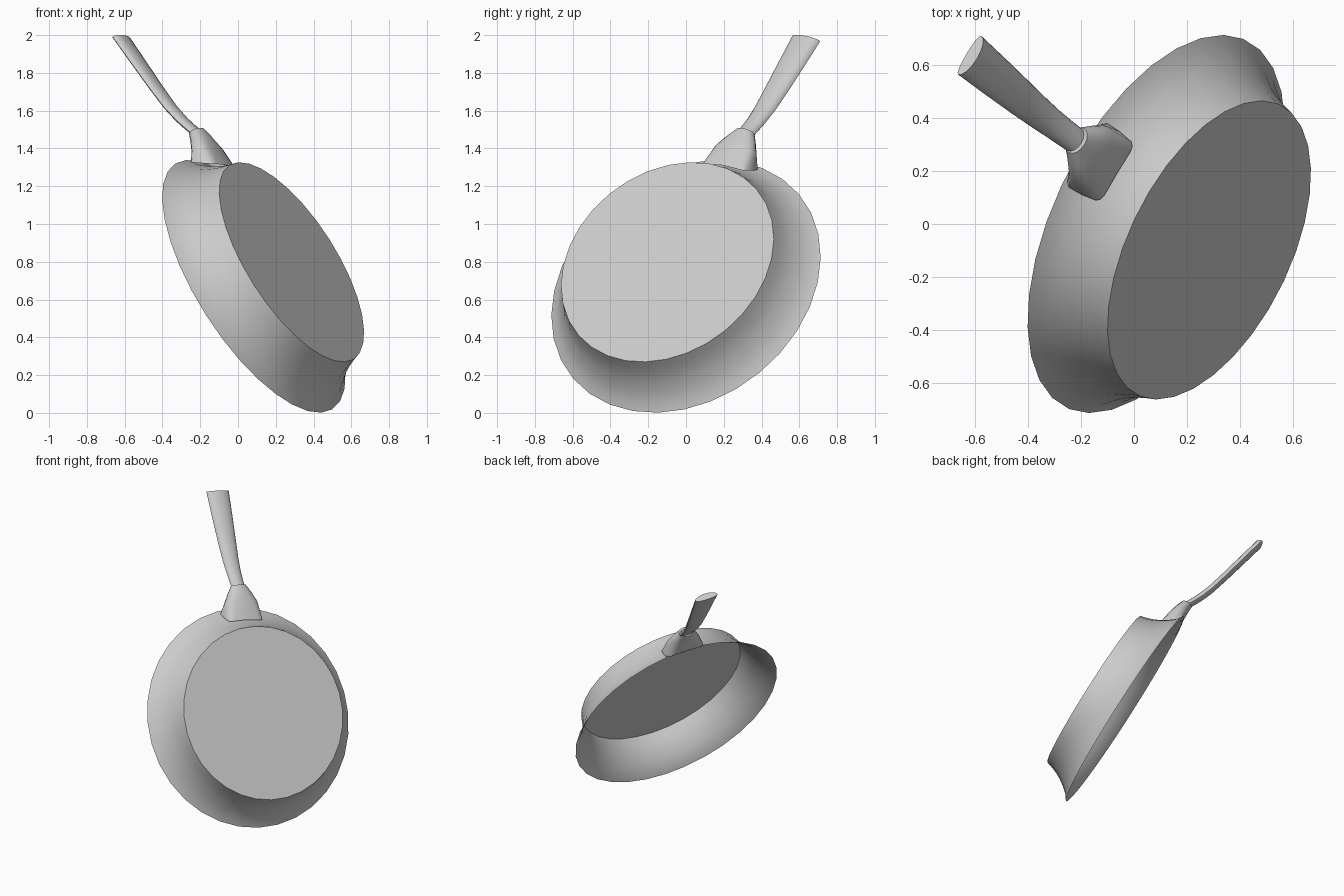
import bpy, bmesh, math
from mathutils import Vector, Matrix

if "Cube" in bpy.data.objects:
    bpy.data.objects.remove(bpy.data.objects["Cube"])

# Tilted pan frame: X towards the handle, Z out through the base, origin at rim centre
n = Vector((0.777, -0.383, 0.499)).normalized()
u = Vector((-0.369, 0.362, 0.857))
u = (u - n * u.dot(n)).normalized()
w = n.cross(u)
FRAME = Matrix.Translation((0.084, 0.0, 0.670)) @ Matrix((u, w, n)).transposed().to_4x4()


def loft(name, rings, cap_start=False, cap_end=False, angle=40):
    """Skin a list of closed rings of equal length."""
    bm = bmesh.new()
    loops = [[bm.verts.new(FRAME @ Vector(p)) for p in r] for r in rings]
    for a, b in zip(loops, loops[1:]):
        for i in range(len(a)):
            j = (i + 1) % len(a)
            bm.faces.new((a[i], a[j], b[j], b[i]))
    if cap_start:
        bm.faces.new(loops[0][::-1])
    if cap_end:
        bm.faces.new(loops[-1])
    bmesh.ops.recalc_face_normals(bm, faces=bm.faces)
    me = bpy.data.meshes.new(name)
    bm.to_mesh(me)
    bm.free()
    ob = bpy.data.objects.new(name, me)
    bpy.context.collection.objects.link(ob)
    bpy.ops.object.select_all(action='DESELECT')
    ob.select_set(True)
    bpy.context.view_layer.objects.active = ob
    bpy.ops.object.shade_smooth_by_angle(angle=math.radians(angle))
    return ob


def circle(r, h, sides=32):
    return [(r * math.cos(2 * math.pi * i / sides), r * math.sin(2 * math.pi * i / sides), h)
            for i in range(sides)]


def rounded(hw, hn, power, sides=16):
    """Superellipse outline as (w, n) offsets; a low power is boxier."""
    out = []
    for i in range(sides):
        t = 2 * math.pi * i / sides
        c, s = math.cos(t), math.sin(t)
        out.append((math.copysign(abs(c) ** power, c) * hw, math.copysign(abs(s) ** power, s) * hn))
    return out


# Pan body: flat base and a wall flaring out to the rim
profile = [(0.61, 0.257), (0.622, 0.215), (0.638, 0.17), (0.66, 0.125),
           (0.69, 0.08), (0.73, 0.03), (0.772, 0.0)]
loft("pan_body", [circle(r, h) for r, h in profile], cap_start=True)

# Bracket: boxy foot following the wall, narrowing to a round neck
foot = []
for a, b in rounded(0.14, 0.066, 0.35):
    h = 0.066 + b
    radius = 0.758 - 0.65 * h
    foot.append((math.sqrt(radius ** 2 - a ** 2), a * (1.06 - 0.9 * h), h))
rings = [foot]
for x, hw, hn, mid, power in [(0.80, 0.122, 0.056, 0.064, 0.7), (0.87, 0.088, 0.048, 0.06, 0.9),
                              (0.925, 0.054, 0.040, 0.053, 1.0), (0.922, 0.046, 0.032, 0.053, 1.0)]:
    rings.append([(x, a, mid + b) for a, b in rounded(hw, hn, power)])
loft("handle_bracket", rings, cap_end=True)

# Handle: domed on the base side, flatter behind, bending back and widening to its end
path = [(0.90, 0.050, 0.050), (0.96, 0.022, 0.052), (1.03, -0.008, 0.055), (1.12, -0.037, 0.061),
        (1.25, -0.066, 0.069), (1.42, -0.100, 0.078), (1.612, -0.138, 0.086)]
rings = []
for k, (x, h, hw) in enumerate(path):
    dome = 0.036
    rings.append([(x, a, h + (b if b > 0 else b * 0.4)) for a, b in rounded(hw, dome, 1.0)])
loft("handle", rings, cap_start=True, cap_end=True)
